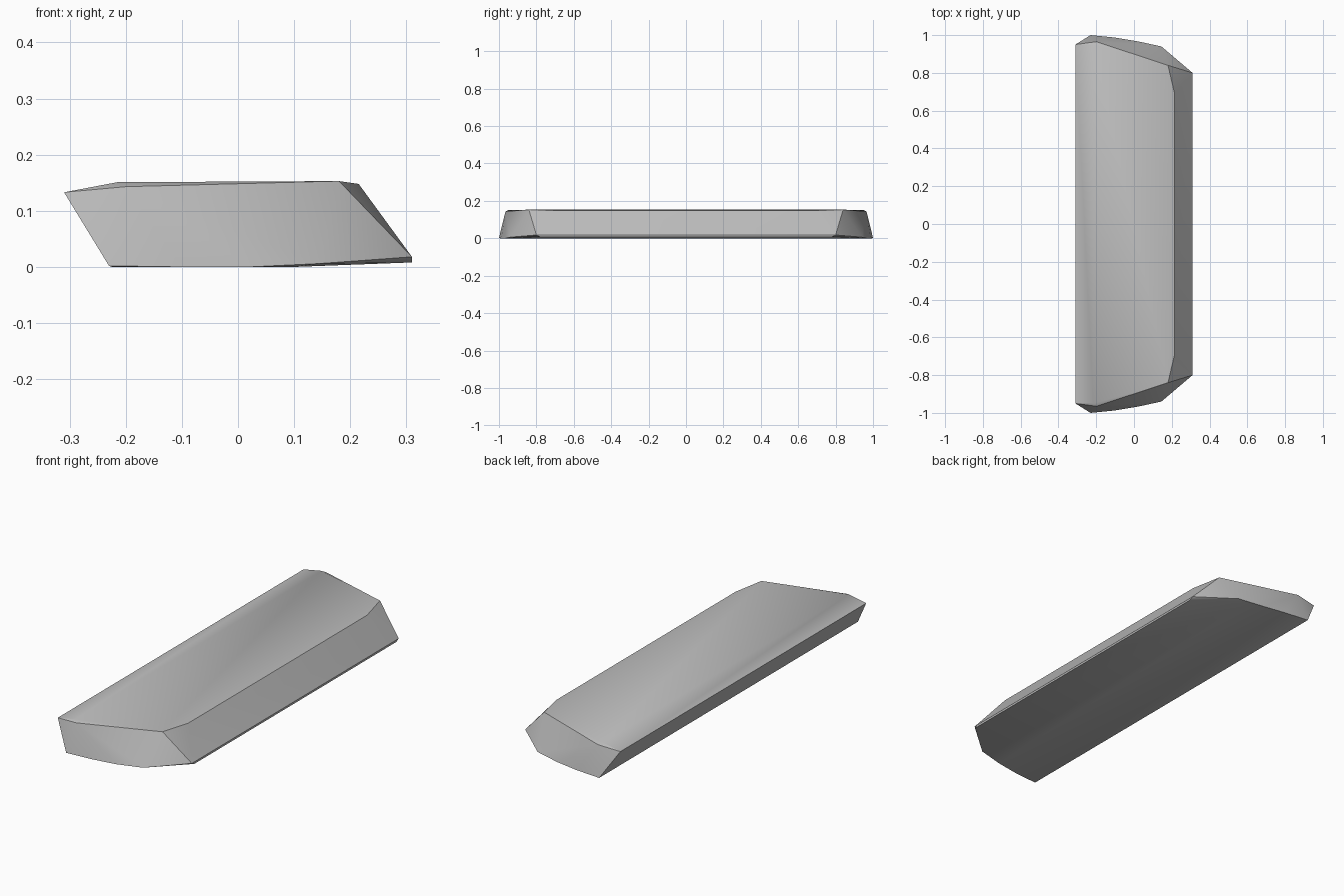
import bpy
import bmesh
import math

cube = bpy.data.objects.get("Cube")
if cube:
    bpy.data.objects.remove(cube, do_unlink=True)

# Single grey material
grey = bpy.data.materials.new("plain_grey")
grey.use_nodes = True
colour = (0.5, 0.5, 0.5, 1.0)
grey.diffuse_color = colour
grey.node_tree.nodes["Principled BSDF"].inputs["Base Color"].default_value = colour

# Corner points of one end, mirrored to the other
top_rim = [(-0.31, 0.95, 0.133), (-0.215, 0.95, 0.151), (-0.2, 0.965, 0.143),
           (0.18, 0.84, 0.153), (0.215, 0.69, 0.148)]
bottom_rim = [(-0.23, 1.0, 0.002), (-0.225, 0.995, 0.0), (-0.1, 0.987, 0.0),
              (0.02, 0.967, 0.0), (0.1, 0.94, 0.0), (0.145, 0.94, 0.006)]
nose_rim = [(0.31, 0.80, 0.018), (0.31, 0.78, 0.008)]

# Faceted slab wrapped round the corner points
bm = bmesh.new()
for x, y, z in top_rim + bottom_rim + nose_rim:
    for side in (1, -1):
        bm.verts.new((x, y * side, z))
bmesh.ops.convex_hull(bm, input=bm.verts)
loose = [v for v in bm.verts if not v.link_faces]
bmesh.ops.delete(bm, geom=loose, context='VERTS')
bmesh.ops.dissolve_limit(bm, angle_limit=math.radians(0.5),
                         verts=bm.verts, edges=bm.edges)
bmesh.ops.recalc_face_normals(bm, faces=bm.faces)

mesh = bpy.data.meshes.new("bevelled_slab")
bm.to_mesh(mesh)
bm.free()
mesh.materials.append(grey)
slab = bpy.data.objects.new("bevelled_slab", mesh)
bpy.context.collection.objects.link(slab)

# Soft shading across shallow facets, crisp main edges
bpy.ops.object.select_all(action='DESELECT')
slab.select_set(True)
bpy.context.view_layer.objects.active = slab
bpy.ops.object.shade_smooth_by_angle(angle=math.radians(25))
